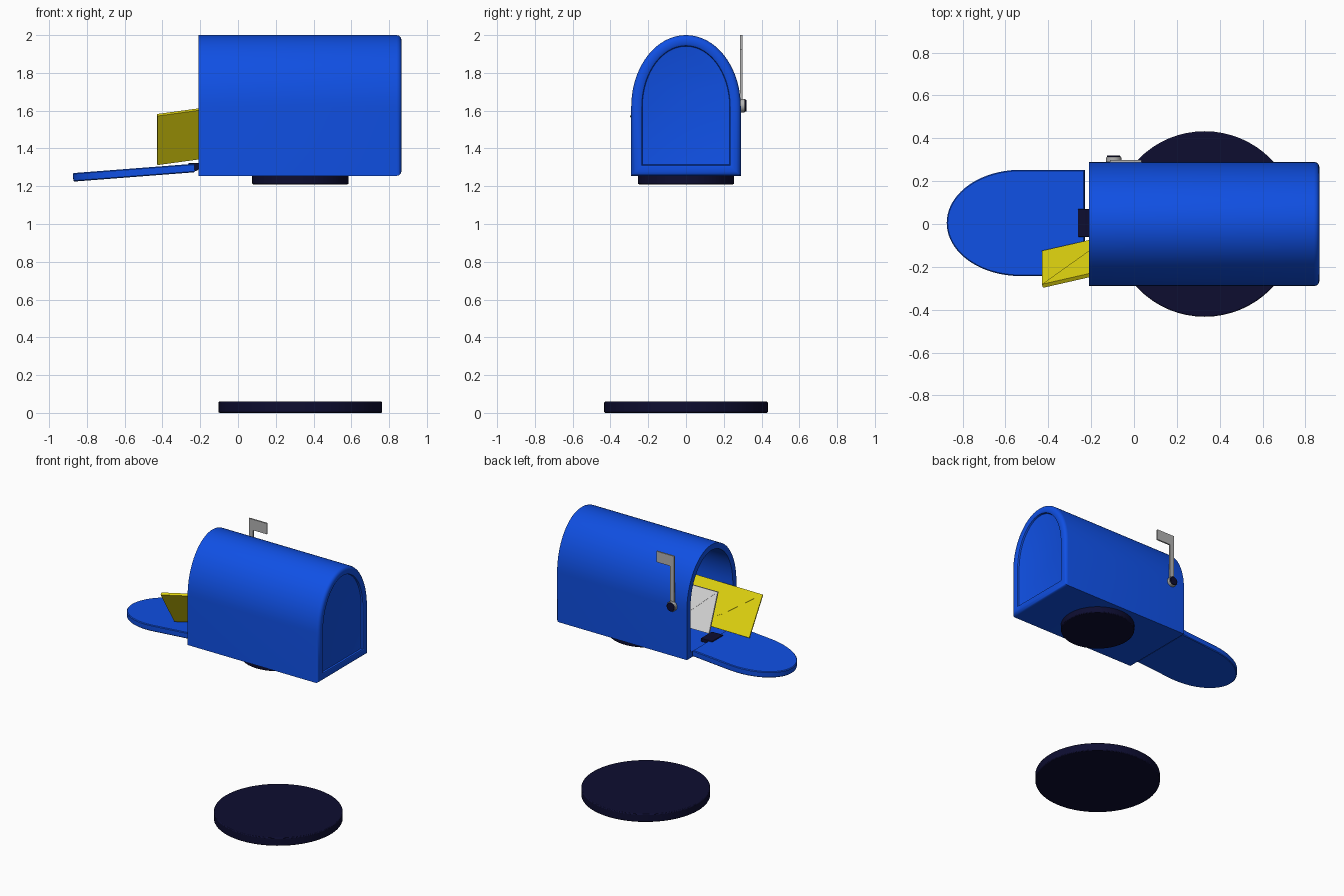
import bpy, bmesh, math
from mathutils import Matrix, Vector

cube = bpy.data.objects.get("Cube")
if cube:
    bpy.data.objects.remove(cube, do_unlink=True)


def material(name, r, g, b):
    m = bpy.data.materials.new(name)
    m.use_nodes = True
    m.diffuse_color = (r, g, b, 1)
    m.node_tree.nodes["Principled BSDF"].inputs["Base Color"].default_value = (r, g, b, 1)
    return m


blue = material("mailbox blue", 0.005, 0.08, 0.78)
navy = material("dark navy", 0.004, 0.004, 0.03)
yellow = material("yellow paper", 0.75, 0.66, 0.005)
white = material("white paper", 0.8, 0.8, 0.8)
silver = material("silver grey", 0.45, 0.45, 0.45)


def finish(name, bm, mat, bevel=0.0):
    bmesh.ops.recalc_face_normals(bm, faces=bm.faces)
    mesh = bpy.data.meshes.new(name)
    bm.to_mesh(mesh)
    bm.free()
    mesh.materials.append(mat)
    ob = bpy.data.objects.new(name, mesh)
    bpy.context.collection.objects.link(ob)
    bpy.ops.object.select_all(action="DESELECT")
    ob.select_set(True)
    bpy.context.view_layer.objects.active = ob
    if bevel:
        mod = ob.modifiers.new("Soft edges", "BEVEL")
        mod.width, mod.segments = bevel, 2
    bpy.ops.object.shade_smooth_by_angle(angle=math.radians(35))
    return ob


def arch(half, bottom, spring, top, inset, steps=40):
    """Closed (y, z) outline: straight sides under a half ellipse."""
    h, rise = half - inset, top - inset - spring
    pts = [(h, bottom + inset)]
    for i in range(steps + 1):
        a = math.pi * i / steps
        pts.append((h * math.cos(a), spring + rise * math.sin(a)))
    return pts + [(-h, bottom + inset)]


def loft(name, shape, rings, mat, matrix=Matrix()):
    """Skin arch outlines given as (x, inset), capping both ends."""
    bm = bmesh.new()
    loops = [[bm.verts.new(matrix @ Vector((x, y, z))) for y, z in arch(*shape, inset)]
             for x, inset in rings]
    for a, b in zip(loops, loops[1:]):
        for i in range(len(a)):
            j = (i + 1) % len(a)
            bm.faces.new((a[i], a[j], b[j], b[i]))
    bm.faces.new(loops[0])
    bm.faces.new(loops[-1])
    return finish(name, bm, mat)


def prism(name, parts, matrix, mat, bevel=0.0):
    """Extrude each (outline, low, high) along the third axis of matrix."""
    bm = bmesh.new()
    for outline, low, high in parts:
        a, b = [[bm.verts.new(matrix @ Vector((u, v, w))) for u, v in outline]
                for w in (low, high)]
        bm.faces.new(a)
        bm.faces.new(b)
        for i in range(len(a)):
            j = (i + 1) % len(a)
            bm.faces.new((a[i], a[j], b[j], b[i]))
    return finish(name, bm, mat, bevel)


def disc(name, centre, radius, depth, mat, axis="Z", bevel=0.006):
    bm = bmesh.new()
    bmesh.ops.create_cone(bm, cap_ends=True, segments=64, radius1=radius,
                          radius2=radius, depth=depth)
    turn = Matrix.Rotation(math.pi / 2, 4, "X") if axis == "Y" else Matrix()
    bm.transform(Matrix.Translation(centre) @ turn)
    return finish(name, bm, mat, bevel)


def frame(origin, u, v, w):
    m = Matrix((u, v, w)).transposed().to_4x4()
    m.translation = origin
    return m


def rect(u0, u1, v0, v1):
    return [(u0, v0), (u1, v0), (u1, v1), (u0, v1)]


# Hollow body: cavity, open rim, outer skin, rounded closed end, sunken panel
loft("body", (0.29, 1.255, 1.62, 2.0),
     [(0.80, 0.042), (-0.21, 0.042), (-0.21, 0), (0.84, 0), (0.852, 0.003),
      (0.861, 0.011), (0.865, 0.023), (0.865, 0.048), (0.860, 0.056),
      (0.848, 0.059), (0.846, 0.066)], blue)

# Open lid, hanging a little below level
tilt = math.radians(4.4)
c, s = math.cos(tilt), math.sin(tilt)
loft("lid", (0.248, 0, 0.30, 0.645),
     [(0, 0.005), (0.005, 0), (0.040, 0), (0.045, 0.005)], blue,
     frame((-0.228, 0.005, 1.274), (-s, 0, c), (0, 1, 0), (-c, 0, -s)))

# Hinge between lid and floor
disc("hinge_pin", (-0.228, 0.005, 1.302), 0.022, 0.13, navy, "Y", 0.003)
prism("hinge_leaves", [(rect(-0.262, -0.17, -0.06, 0.07), 1.298, 1.323)],
      Matrix(), navy, 0.003)

# Mounting plate and floor base
disc("mounting_plate", (0.33, 0, 1.235), 0.255, 0.05, navy)
disc("floor_base", (0.33, 0, 0.03), 0.433, 0.06, navy)


# Letters leaning inside the box, each with a thin pointed flap
def envelope(name, corner, along, up, length, height, mat):
    u = Vector(along).normalized()
    n = Vector(up).cross(u).normalized()
    v = u.cross(n).normalized()
    flap = [(p * length, q * height) for p, q in
            ((0, 1), (0.44, 0.33), (0.5, 0.27), (0.56, 0.33), (1, 1))]
    prism(name, [(rect(0, length, 0, height), -0.016, 0), (flap, 0, 0.004)],
          frame(corner, u, v, n), mat)


envelope("yellow_envelope", (-0.43, -0.125, 1.32), (0.22, 0.05, 0.03),
         (0, -0.16, 0.26), 0.52, 0.305, yellow)
envelope("white_envelope", (-0.20, 0.018, 1.345), (0.22, 0.03, 0.015),
         (0, -0.094, 0.275), 0.42, 0.29, white)

# Raised signal flag with its pivot on the +y wall
side = frame((0, 0, 0), (1, 0, 0), (0, 0, 1), (0, 1, 0))
prism("signal_flag", [([(-0.112, 1.62), (-0.077, 1.62), (-0.077, 1.92),
                        (0.035, 1.92), (0.035, 2.0), (-0.112, 2.0)], 0.287, 0.298)],
      side, silver)
disc("flag_pivot", (-0.095, 0.30, 1.627), 0.036, 0.024, silver, "Y", 0.003)
disc("flag_pivot_cap", (-0.095, 0.312, 1.627), 0.031, 0.016, navy, "Y", 0.003)
